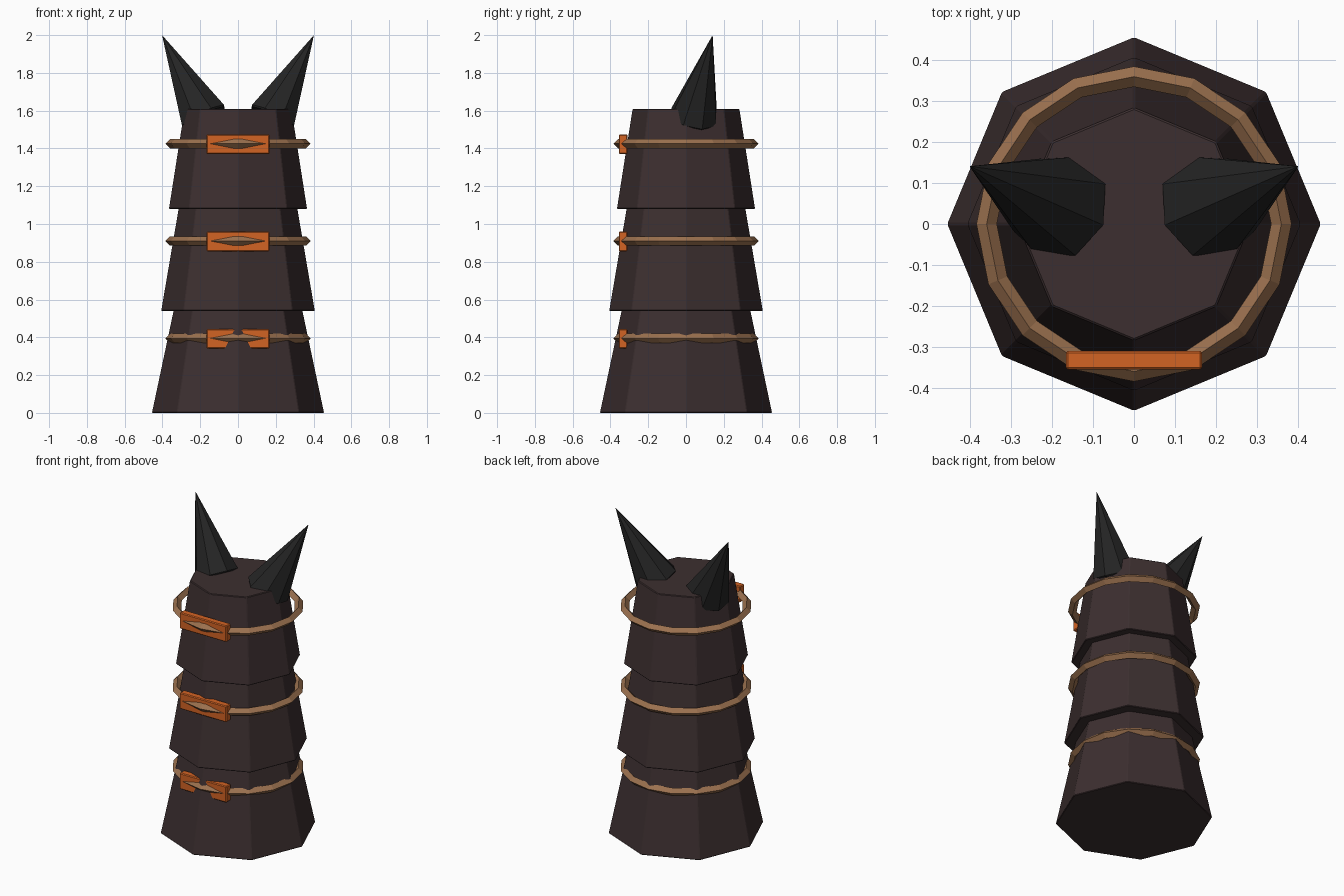
import bpy, math
from mathutils import Vector

if "Cube" in bpy.data.objects:
    bpy.data.objects.remove(bpy.data.objects["Cube"])


def material(name, rgb):
    m = bpy.data.materials.new(name)
    m.diffuse_color = (*rgb, 1)
    m.use_nodes = True
    m.node_tree.nodes["Principled BSDF"].inputs["Base Color"].default_value = m.diffuse_color
    return m


BROWN = material("dark_brown", (0.045, 0.028, 0.029))
BLACK = material("horn_black", (0.018, 0.018, 0.018))
TAN = material("tan_band", (0.33, 0.165, 0.078))
ORANGE = material("orange_plate", (0.65, 0.125, 0.017))


def finish(name, mat, bevel=0, angle=30):
    ob = bpy.context.object
    ob.name = name
    ob.data.materials.append(mat)
    if bevel:
        b = ob.modifiers.new("bevel", 'BEVEL')
        b.width = bevel
        b.segments = 1
        b.limit_method = 'ANGLE'
        b.angle_limit = math.radians(angle)
    return ob


# Body: three stacked tapering octagonal tiers, corners on the axes
for i, (z0, z1, r0, r1) in enumerate([(0, 0.58, 0.457, 0.334),
                                      (0.54, 1.12, 0.408, 0.309),
                                      (1.08, 1.61, 0.367, 0.284)]):
    bpy.ops.mesh.primitive_cone_add(vertices=8, radius1=r0, radius2=r1,
                                    depth=z1 - z0, location=(0, 0, (z0 + z1) / 2))
    finish(f"body_tier_{i + 1}", BROWN, 0.004)

# Bands with a diamond section, each with a front plate
for i, z in enumerate((0.395, 0.91, 1.425)):
    bpy.ops.mesh.primitive_torus_add(major_segments=16, minor_segments=4,
                                     major_radius=0.36, minor_radius=0.025,
                                     location=(0, 0, z))
    finish(f"band_{i + 1}", TAN)
    bpy.ops.mesh.primitive_cube_add(size=1, location=(0, -0.333, z - 0.003))
    plate = finish(f"front_plate_{i + 1}", ORANGE, 0.005)
    plate.scale = (0.333, 0.046, 0.104)
    bpy.ops.object.transform_apply(location=False, rotation=False, scale=True)

# Horns: eight-sided cones leaning outward and back
for side, name in ((1, "right_horn"), (-1, "left_horn")):
    base = Vector((side * 0.18, 0.04, 1.56))
    tip = Vector((side * 0.402, 0.141, 2.0))
    axis = tip - base
    bpy.ops.mesh.primitive_cone_add(vertices=8, radius1=0.136, radius2=0,
                                    depth=axis.length)
    horn = finish(name, BLACK, 0.008, 60)
    for v in horn.data.vertices:  # put corners either side of the lean direction
        a = math.radians(22.5)
        x, y = v.co.x, v.co.y
        v.co.x = x * math.cos(a) - y * math.sin(a)
        v.co.y = x * math.sin(a) + y * math.cos(a)
    horn.location = (base + tip) / 2
    horn.rotation_euler = Vector((0, 0, 1)).rotation_difference(axis).to_euler()
